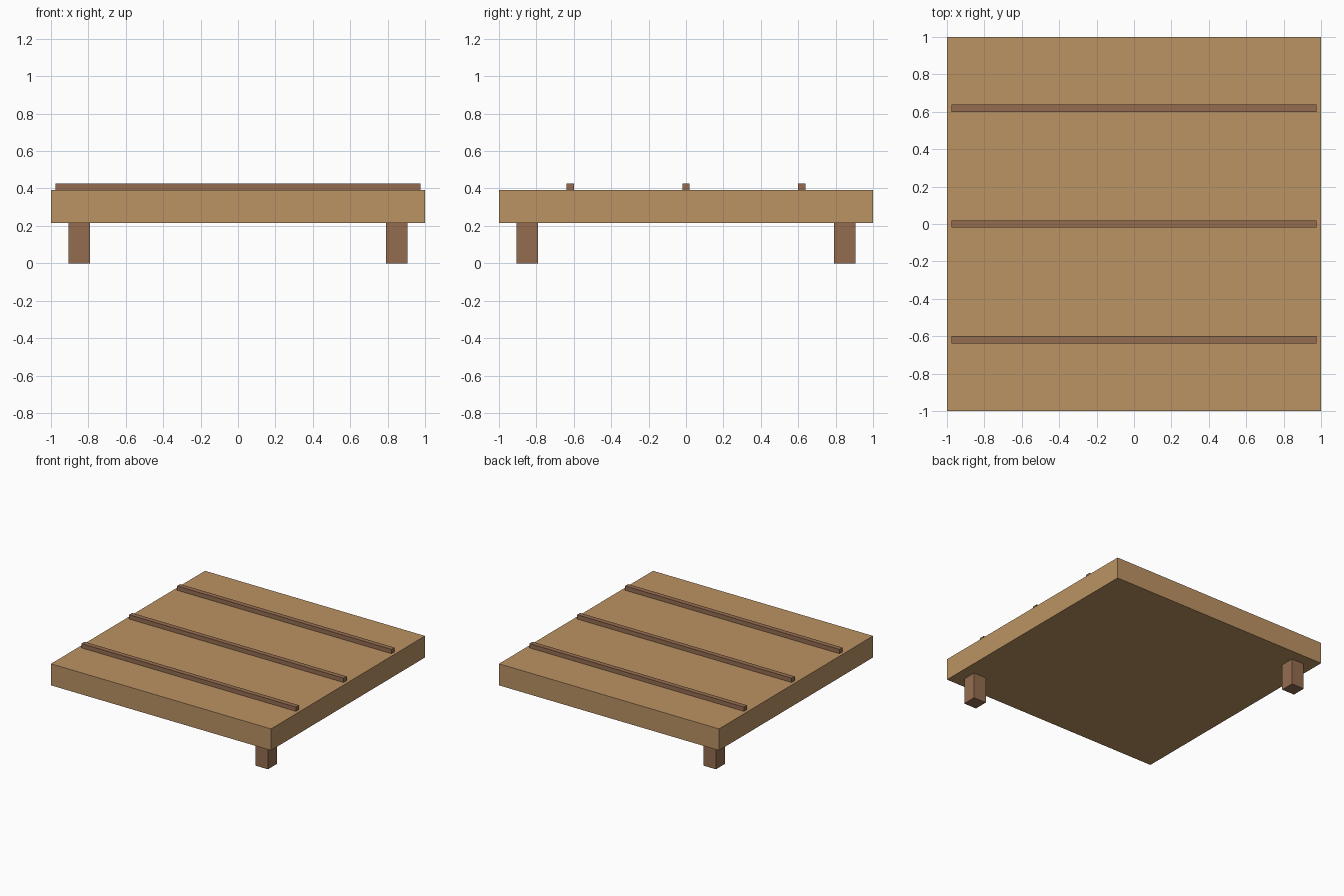
import bpy

cube = bpy.data.objects.get("Cube")
if cube:
    bpy.data.objects.remove(cube, do_unlink=True)


def make_material(name, rgb):
    mat = bpy.data.materials.new(name)
    color = (*rgb, 1.0)
    mat.diffuse_color = color
    mat.use_nodes = True
    for node in mat.node_tree.nodes:
        if node.type == "BSDF_PRINCIPLED":
            node.inputs["Base Color"].default_value = color
    return mat


def box(name, center, size, mat):
    """Flat-sided box with its scale applied to the mesh."""
    bpy.ops.mesh.primitive_cube_add(size=1, location=center)
    obj = bpy.context.object
    obj.name = name
    for v in obj.data.vertices:
        v.co = [c * s for c, s in zip(v.co, size)]
    obj.data.materials.append(mat)
    return obj


light_wood = make_material("light wood", (0.50, 0.292, 0.126))
dark_wood = make_material("dark wood", (0.30, 0.152, 0.080))

DECK_BOTTOM, DECK_TOP, STRIP_TOP = 0.215, 0.392, 0.427

# Thick square deck
box("deck", (0, 0, (DECK_BOTTOM + DECK_TOP) / 2),
    (2, 2, DECK_TOP - DECK_BOTTOM), light_wood)

# Three raised strips running across the deck
for name, y in (("front", -0.62), ("middle", 0), ("back", 0.62)):
    box(name + "_strip", (0, y, (DECK_TOP + STRIP_TOP) / 2),
        (1.95, 0.04, STRIP_TOP - DECK_TOP), dark_wood)

# Two legs on opposite corners
for name, side in (("front_left_leg", 1), ("back_right_leg", -1)):
    box(name, (0.85 * side, -0.85 * side, DECK_BOTTOM / 2),
        (0.115, 0.115, DECK_BOTTOM), dark_wood)
